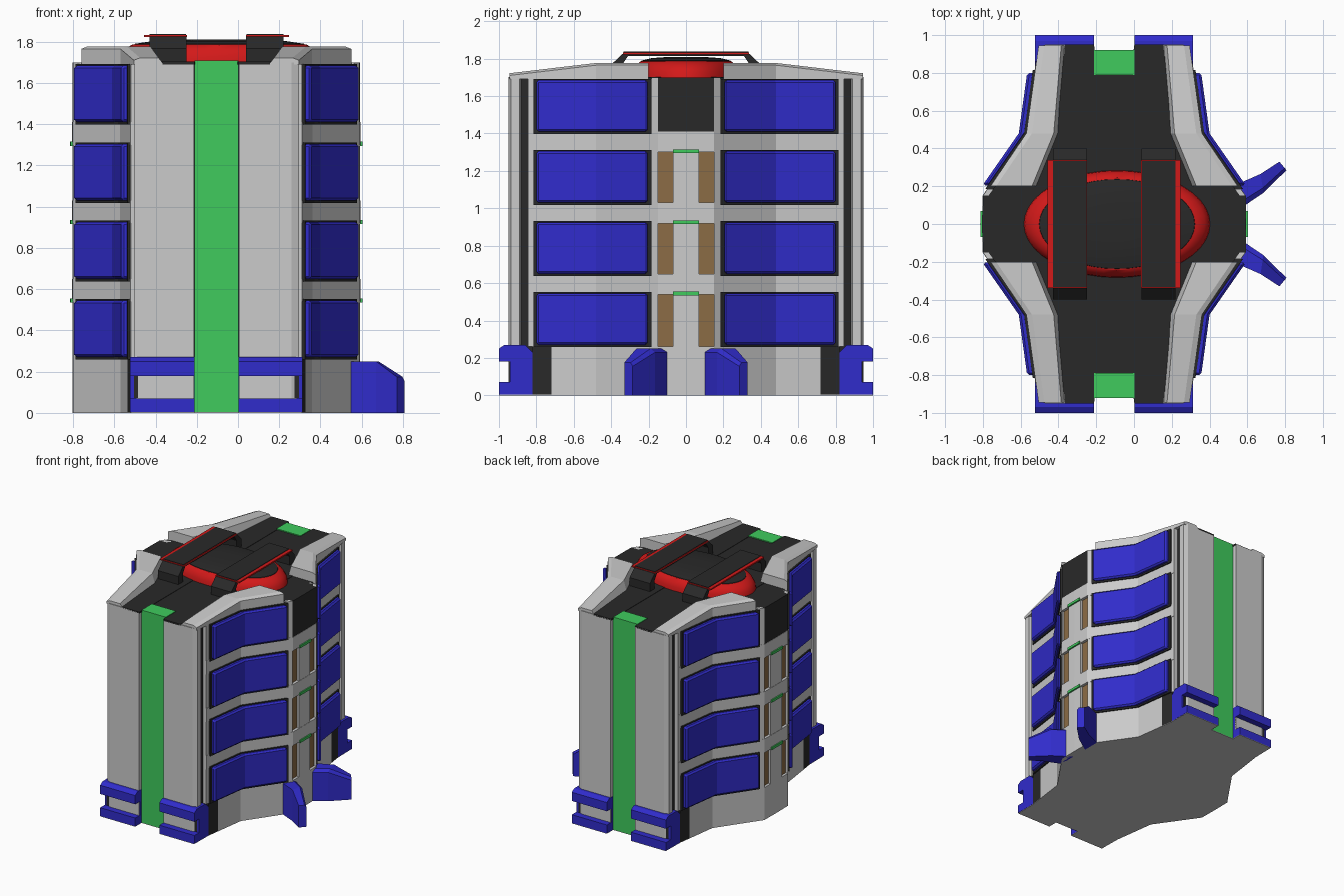
import bpy, bmesh, math

if "Cube" in bpy.data.objects:
    bpy.data.objects.remove(bpy.data.objects["Cube"])

CX = -0.105          # the hull is symmetric about this x
BOTH = (1, -1)


def material(name, rgb):
    m = bpy.data.materials.new(name)
    m.diffuse_color = (*rgb, 1)
    m.use_nodes = True
    m.node_tree.nodes["Principled BSDF"].inputs["Base Color"].default_value = m.diffuse_color
    return m


BLUE = material("blue", (0.03, 0.025, 0.6))
BLACK = material("black", (0.022, 0.022, 0.022))
GREEN = material("green", (0.05, 0.6, 0.11))
RED = material("red", (0.65, 0.01, 0.01))
BROWN = material("brown", (0.26, 0.15, 0.06))


def loft(name, sections, mat=None, sides=BOTH, ends=BOTH):
    """Skin equal-length sections, cap them, and mirror over x and/or y."""
    bm = bmesh.new()
    for sx in sides:
        for sy in ends:
            rings = [[bm.verts.new((CX + sx * x, sy * y, z)) for x, y, z in s] for s in sections]
            n = len(rings[0])
            for a, b in zip(rings, rings[1:]):
                for i in range(n):
                    j = (i + 1) % n
                    bm.faces.new((a[i], a[j], b[j], b[i]))
            bm.faces.new(rings[0])
            bm.faces.new(rings[-1])
    bmesh.ops.recalc_face_normals(bm, faces=bm.faces)
    me = bpy.data.meshes.new(name)
    bm.to_mesh(me)
    bm.free()
    ob = bpy.data.objects.new(name, me)
    bpy.context.collection.objects.link(ob)
    if mat:
        me.materials.append(mat)
    return ob


def prism(name, pts, z0, z1, mat=None, **kw):
    return loft(name, [[(x, y, z) for x, y in pts] for z in (z0, z1)], mat, **kw)


def box(name, x0, x1, y0, y1, z0, z1, mat=None, **kw):
    return prism(name, [(x0, y0), (x1, y0), (x1, y1), (x0, y1)], z0, z1, mat, **kw)


def profile_x(name, pts, x0, x1, mat=None, **kw):
    return loft(name, [[(x, y, z) for y, z in pts] for x in (x0, x1)], mat, **kw)


# hull half outline as (x, y)
HULL = [(0.697, 0), (0.695, 0.15), (0.465, 0.48), (0.40, 0.95)]


def hull_x(y):
    for (xa, ya), (xb, yb) in zip(HULL, HULL[1:]):
        if y <= yb:
            return xa + (xb - xa) * (y - ya) / (yb - ya)
    return HULL[-1][0]


def wall(name, y0, y1, z0, z1, din, dout, mat=None, **kw):
    """A slab following the hull side between y0 and y1."""
    ys = [y0] + [y for y in (0.15, 0.48) if y0 < y < y1] + [y1]
    pts = [(hull_x(y) + dout, y) for y in ys] + [(hull_x(y) + din, y) for y in reversed(ys)]
    return prism(name, pts, z0, z1, mat, **kw)


# core, floor and roof
B = 0.004
core = [(0, 0), (0.667, 0), (0.665, 0.15), (0.435, 0.48), (0.378, 0.89), (0, 0.89)]
prism("core", core, B, 1.7, BLACK)
prism("floor_plate", [(0, 0)] + HULL[:3] + [(0.418, 0.82), (0.415, 1), (0.107, 1), (0.107, 0.92), (0, 0.92)], 0, B)
prism("roof_plate", [(0.1, 0), (0.45, 0), (0.45, 0.3), (0.30, 0.48), (0.26, 0.95), (0.107, 0.95), (0.1, 0.9)],
      1.69, 1.703, BLACK)

# front and back walls with green stripe
prism("end_wall", [(0.109, 0.88), (0.109, 0.95), (0.365, 0.95), (0.40, 0.935), (0.40, 0.89), (0.37, 0.88)], B, 1.7)
box("green_stripe", -0.107, 0.107, 0.79, 0.92, B, 1.708, GREEN, sides=(1,))

# grey side frame
wall("base_skirt", 0, 0.72, B, 0.26, -0.06, 0)
wall("base_black_strip", 0.72, 0.82, B, 0.26, -0.06, 0, BLACK)
wall("inner_post", 0.15, 0.185, 0.26, 1.7, -0.06, 0)
wall("outer_post", 0.80, 0.845, 0.26, 1.69, -0.06, 0)
wall("centre_column", 0, 0.07, 0.26, 1.41, -0.06, 0)
wall("centre_top_block", 0, 0.15, 1.41, 1.7, -0.06, 0, BLACK)
for i, z in enumerate((0.54, 0.92, 1.30)):
    wall(f"floor_band_{i}", 0, 0.845, z, z + 0.11, -0.06, 0.002)
    wall(f"window_{i}", 0.07, 0.15, z - 0.28, z, -0.06, -0.02, BROWN)
    wall(f"green_lamp_{i}", 0, 0.07, z - 0.005, z + 0.015, -0.03, 0.012, GREEN)

# four rows of blue side panels
for i, z in enumerate((0.27, 0.65, 1.03, 1.41)):
    wall(f"panel_backing_{i}", 0.185, 0.815, z - 0.012, z + 0.282, -0.04, 0.012, BLACK)
    p = wall(f"side_panel_{i}", 0.205, 0.80, z, z + 0.275, 0, 0.04, BLUE)
    bev = p.modifiers.new("bevel", "BEVEL")
    bev.width = 0.012
    bev.segments = 1

# blue notched feet
foot = [(0.82, B), (1, B), (1, 0.07), (0.94, 0.07), (0.94, 0.18), (1, 0.18),
        (1, 0.25), (0.97, 0.27), (0.86, 0.27), (0.82, 0.23)]
profile_x("foot", foot, 0.107, 0.418, BLUE)
box("foot_notch", 0.109, 0.40, 0.90, 0.944, 0.072, 0.178, BLACK)

# two blue fins on the right side only
fin = []
for (xa, ya), (xb, yb), z in (((0.65, 0.07), (0.65, 0.21), 0.25),
                              ((0.79, 0.165), (0.775, 0.265), 0.25),
                              ((0.912, 0.285), (0.875, 0.33), 0.175)):
    fin.append([(xa, ya, 0), (xa, ya, z - 0.02), (xa + (xb - xa) * .25, ya + (yb - ya) * .25, z),
                (xb, yb, z), (xb, yb, 0)])
loft("fin", fin, BLUE, sides=(1,))

# raised grey roof rim
rim = []
for xo, xi, y, z in ((0.40, 0.255, 0.945, 1.722), (0.465, 0.295, 0.48, 1.777), (0.655, 0.41, 0.2, 1.777)):
    rim.append([(xo, y, 1.69), (xo, y, z - 0.012), (xo - 0.03, y, z), (xi + 0.025, y, z), (xi, y, 1.69)])
loft("roof_rim", rim)


# oval dome and its dark cap
def dome(name, prof, mat):
    secs = [[(0.015 + 0.495 * r * math.cos(a), 0.285 * r * math.sin(a), z)
             for a in [2 * math.pi * k / 40 for k in range(40)]] for r, z in prof]
    ob = loft(name, secs, mat, sides=(1,), ends=(1,))
    bpy.context.view_layer.objects.active = ob
    ob.select_set(True)
    bpy.ops.object.shade_smooth_by_angle(angle=math.radians(35))
    ob.select_set(False)


dome("dome", [(1, 1.69), (0.985, 1.73), (0.94, 1.76), (0.86, 1.785), (0.75, 1.792)], RED)
dome("dome_cap", [(0.84, 1.78), (0.83, 1.79), (0.65, 1.803), (0.3, 1.81)], BLACK)

# straps bridging the dome
strap = [(-0.40, 1.70), (-0.40, 1.768), (-0.34, 1.825), (0.34, 1.825), (0.40, 1.768), (0.40, 1.70),
         (0.34, 1.70), (0.34, 1.77), (0.31, 1.815), (-0.31, 1.815), (-0.34, 1.77), (-0.34, 1.70)]
profile_x("strap", strap, 0.145, 0.325, BLACK, ends=(1,))
box("strap_red_plate", 0.143, 0.352, -0.338, 0.338, 1.822, 1.833, RED, ends=(1,))
box("strap_top", 0.147, 0.325, -0.334, 0.334, 1.83, 1.837, BLACK, ends=(1,))
